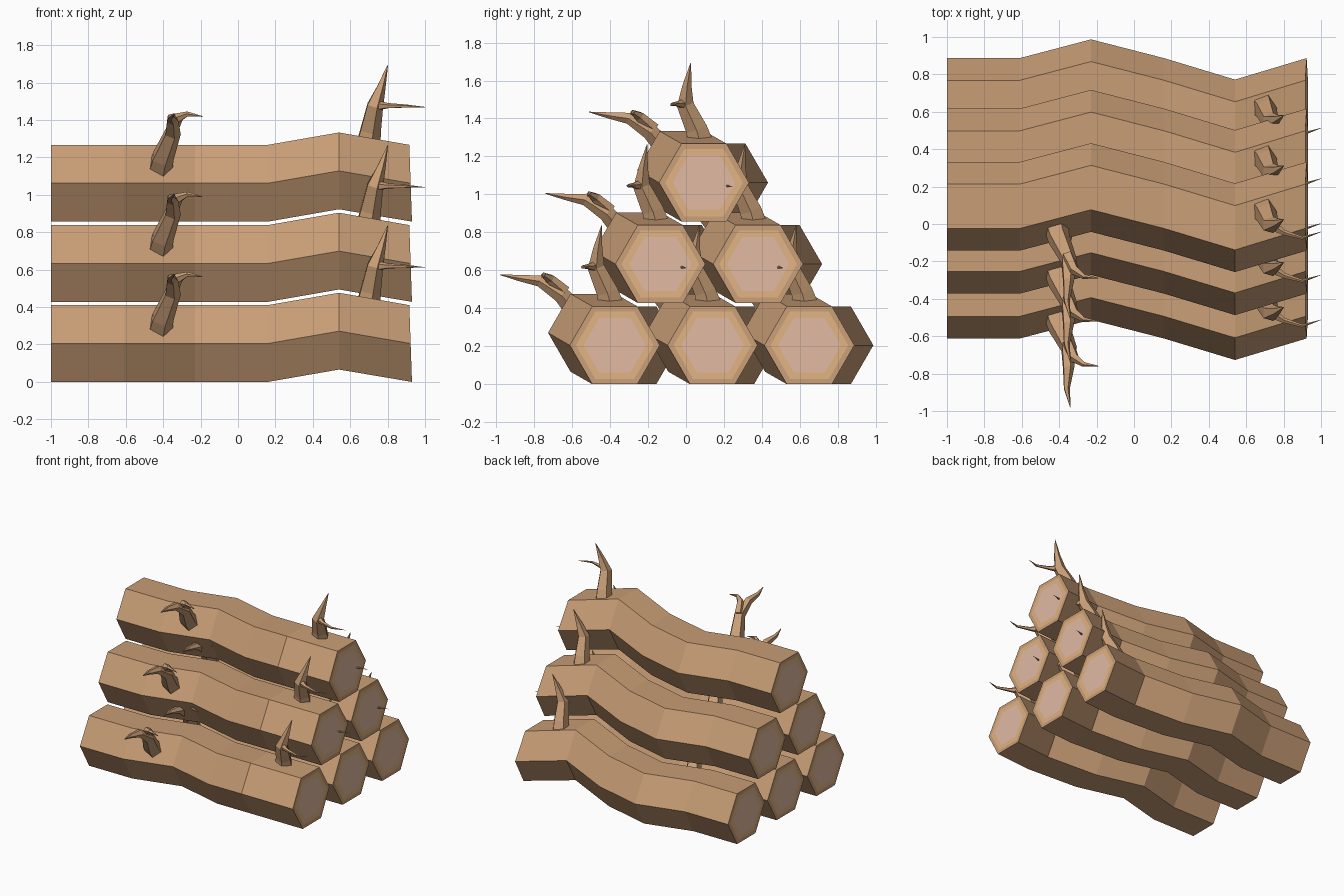
import bpy, bmesh
from math import cos, sin, pi
from mathutils import Vector

if "Cube" in bpy.data.objects:
    bpy.data.objects.remove(bpy.data.objects["Cube"])


def material(name, col):
    m = bpy.data.materials.new(name)
    m.diffuse_color = (*col, 1)
    m.use_nodes = True
    m.node_tree.nodes["Principled BSDF"].inputs["Base Color"].default_value = m.diffuse_color
    return m


BARK = material("bark", (0.58, 0.34, 0.18))
RING = material("growth_ring", (0.74, 0.44, 0.22))
CORE = material("heartwood", (0.74, 0.48, 0.36))


def loft(name, rings, mats, band_mats=None):
    """Skin equal-sized rings of points; cap both ends."""
    bm = bmesh.new()
    loops = [[bm.verts.new(p) for p in r] for r in rings]
    n = len(loops[0])
    for k, (a, b) in enumerate(zip(loops, loops[1:])):
        for i in range(n):
            j = (i + 1) % n
            f = bm.faces.new((a[i], a[j], b[j], b[i]))
            f.material_index = band_mats[k] if band_mats else 0
    for lp in (loops[0], loops[-1]):
        bm.faces.new(lp).material_index = len(mats) - 1
    bmesh.ops.recalc_face_normals(bm, faces=bm.faces)
    me = bpy.data.meshes.new(name)
    bm.to_mesh(me)
    bm.free()
    for m in mats:
        me.materials.append(m)
    return me


def tube(name, pts, sides=5):
    """Tapered branch through (x, y, z, radius) points."""
    P = [Vector(p[:3]) for p in pts]
    rings, prev, q = [], Vector((0, 0, 1)), None
    for i, p in enumerate(P):
        t = (P[min(i + 1, len(P) - 1)] - P[max(i - 1, 0)]).normalized()
        d = prev.rotation_difference(t)
        q = d @ q if q else d
        prev = t
        r = pts[i][3]
        rings.append([p + q @ Vector((r * cos(2 * pi * k / sides), r * sin(2 * pi * k / sides), 0))
                      for k in range(sides)])
    return loft(name, rings, [BARK])


# Log: hexagonal sections along a crooked path, with concentric rings on both ends
Y0, Z0, R = -0.375, 0.205, 0.237
path = [(-1, 0, 0), (-0.61, 0, 0), (-0.23, 0.1, 0), (0.16, 0, 0), (0.54, -0.115, 0.066), (0.923, 0, 0)]
sections = ([(path[0], r) for r in (0.165, 0.182, 0.205)] + [(p, R) for p in path]
            + [(path[-1], r) for r in (0.205, 0.182, 0.165)])
rings = []
for (x, dy, dz), r in sections:
    tilt = -0.035 if x > 0.9 else 0
    rings.append([(x + tilt * r * sin(k * pi / 3), Y0 + dy + r * cos(k * pi / 3), Z0 + dz + r * sin(k * pi / 3))
                  for k in range(6)])
bands = [1, 1, 0] + [0] * 5 + [0, 1, 1]
log_mesh = loft("log", rings, [BARK, RING, CORE], bands)

# Branches: a forked one leaning forward, and an upright one with a side twig
parts = {
    "log": log_mesh,
    "front_branch": tube("front_branch", [
        (-0.43, -0.43, 0.23, 0.075), (-0.405, -0.54, 0.34, 0.062), (-0.35, -0.66, 0.475, 0.045),
        (-0.352, -0.77, 0.545, 0.032), (-0.36, -0.88, 0.56, 0.017), (-0.34, -0.98, 0.577, 0.002)]),
    "front_twig": tube("front_twig", [
        (-0.355, -0.64, 0.49, 0.035), (-0.32, -0.715, 0.555, 0.028),
        (-0.27, -0.75, 0.575, 0.014), (-0.19, -0.76, 0.562, 0.002)]),
    "top_branch": tube("top_branch", [
        (0.69, -0.39, 0.40, 0.072), (0.705, -0.415, 0.49, 0.06), (0.73, -0.475, 0.62, 0.047),
        (0.765, -0.465, 0.72, 0.025), (0.80, -0.445, 0.835, 0.002)]),
    "top_twig": tube("top_twig", [
        (0.735, -0.475, 0.62, 0.03), (0.80, -0.515, 0.619, 0.015),
        (0.90, -0.545, 0.617, 0.009), (1.0, -0.512, 0.612, 0.001)]),
}

# Pyramid stack: three, two, one
rows = [(0.0, (-0.375, 0.14, 0.65)), (0.428, (-0.135, 0.38)), (0.857, (0.095,))]
for z, ys in rows:
    for y in ys:
        for name, me in parts.items():
            ob = bpy.data.objects.new(name, me)
            ob.location = (0, y - Y0, z)
            bpy.context.collection.objects.link(ob)
